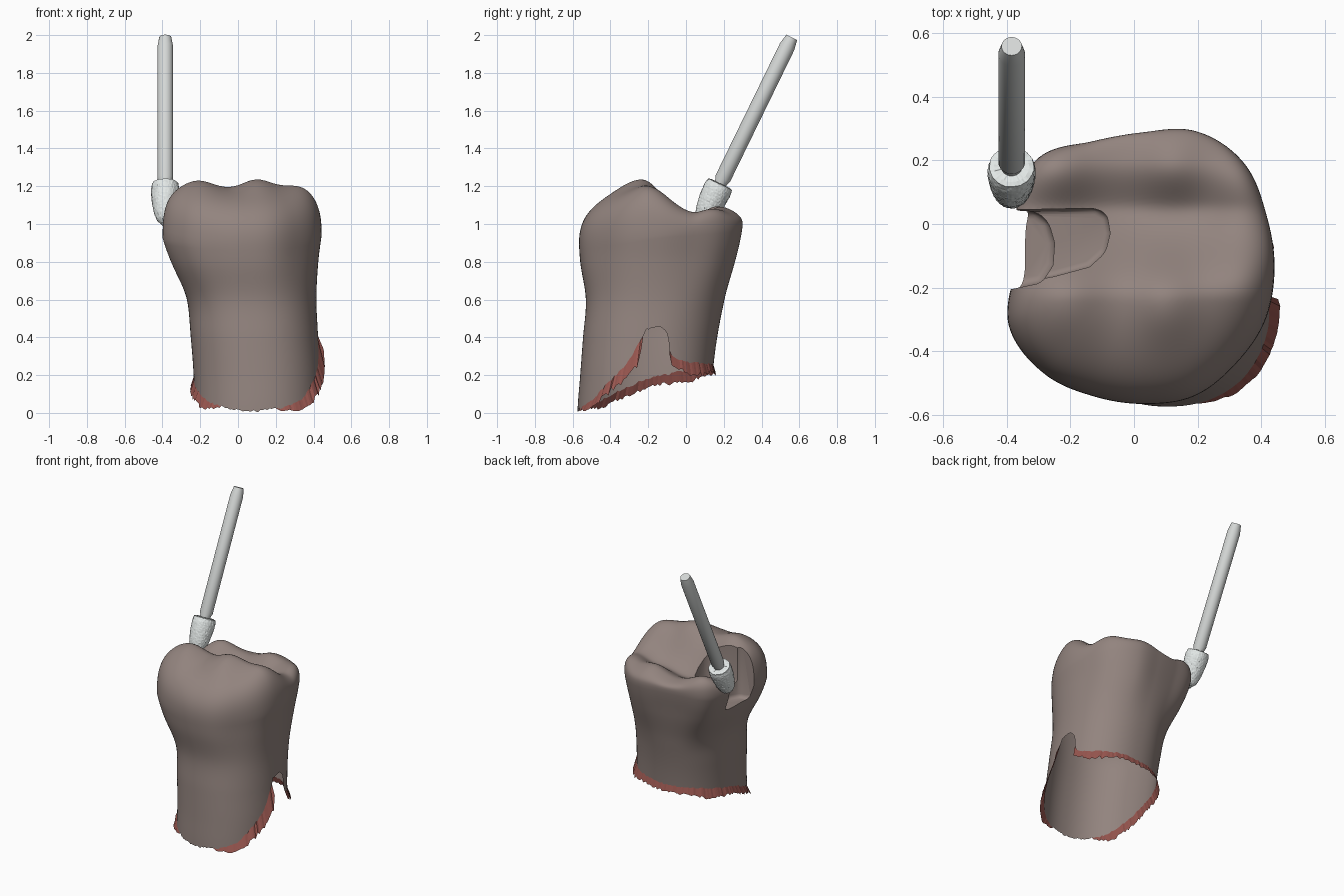
import bpy, bmesh, math, random
from mathutils import Vector, Matrix

random.seed(4)
if "Cube" in bpy.data.objects:
    bpy.data.objects.remove(bpy.data.objects["Cube"])


def material(name, rgb):
    m = bpy.data.materials.new(name)
    m.use_nodes = True
    m.diffuse_color = (*rgb, 1)
    m.node_tree.nodes["Principled BSDF"].inputs["Base Color"].default_value = (*rgb, 1)
    return m


ENAMEL = material("warm grey brown", (0.29, 0.23, 0.21))
GUM = material("gum red", (0.32, 0.095, 0.08))
STEEL = material("steel grey", (0.66, 0.68, 0.67))
GRIT = material("pale grit", (0.78, 0.82, 0.81))


def make_object(name, bm, *mats):
    bmesh.ops.recalc_face_normals(bm, faces=bm.faces)
    me = bpy.data.meshes.new(name)
    bm.to_mesh(me)
    bm.free()
    ob = bpy.data.objects.new(name, me)
    bpy.context.collection.objects.link(ob)
    for m in mats:
        me.materials.append(m)
    return ob


def smooth(ob, degrees):
    bpy.ops.object.select_all(action="DESELECT")
    ob.select_set(True)
    bpy.context.view_layer.objects.active = ob
    bpy.ops.object.shade_smooth_by_angle(angle=math.radians(degrees))


def skin(bm, rows):
    """Join closed rings of points with quads; returns the rings of verts."""
    rings = [[bm.verts.new(p) for p in row] for row in rows]
    for a, b in zip(rings, rings[1:]):
        for i in range(len(a)):
            j = (i + 1) % len(a)
            bm.faces.new((a[i], a[j], b[j], b[i]))
    return rings


def spline(vals, t, closed=False):
    n = len(vals)
    i = math.floor(t) if closed else max(0, min(n - 2, math.floor(t)))
    f = t - i
    pick = lambda k: vals[k % n] if closed else vals[max(0, min(n - 1, k))]
    a, b, c, d = (pick(i + k) for k in (-1, 0, 1, 2))
    return b + 0.5 * f * (c - a + f * (2*a - 5*b + 4*c - d + f * (3*(b - c) + d - a)))


def ease(t):
    t = max(0, min(1, t))
    return t * t * (3 - 2 * t)


def linear(knots, x):
    for (a, u), (b, v) in zip(knots, knots[1:]):
        if x <= b:
            return u + (v - u) * (x - a) / (b - a)
    return knots[-1][1]


# Tooth outline: bounds every 0.2 in height, and crown roundness by direction
XMIN = [-.23, -.235, -.25, -.272, -.345, -.40]
XMAX = [.445, .44, .425, .415, .425, .448]
YMIN = [-.575, -.56, -.545, -.53, -.56, -.57]
YMAX = [.125, .14, .165, .205, .26, .30]
CROWN = [1, 1.01, 1.075, 1.065, .975, .985, 1.11, 1.03,
         .97, 1.11, 1.09, 1.02, 1, 1.02, 1, 1.01]
EDGE = [(0, .455), (8, .46), (15, .41), (19, .31), (32, .27), (90, .25), (135, .24),
        (180, .18), (205, .11), (225, .05), (250, .015), (270, .01), (295, .03),
        (312, .07), (330, .18), (338, .23), (346, .3), (353, .4), (356, .44), (360, .455)]
FLANGE = [(0, 0), (16, 0), (20, .05), (42, .075), (65, .045), (120, .045), (142, .065),
          (165, .05), (190, .055), (215, .05), (238, 0), (285, 0), (305, .045),
          (325, .075), (338, .08), (346, .11), (353, .17), (355, 0), (360, 0)]
CUSPS = [(-.21, -.25, .038), (.1, -.25, .055), (.35, -.17, .032),
         (-.25, .18, .05), (.12, .19, .055), (.35, .1, .05)]
SEG, WALL, DOME = 180, 30, 36
CENTRE = Vector((.02, -.13, 0))


def wall_point(a, z, grow=0.0):
    x0, x1, y0, y1 = (spline(v, z / 0.2) for v in (XMIN, XMAX, YMIN, YMAX))
    c, s = math.cos(a), math.sin(a)
    root = (abs(c) ** 2.2 + abs(s) ** 2.2) ** (-1 / 2.2)
    crown = spline(CROWN, a / math.tau * len(CROWN), True)
    r = root + (crown - root) * ease((z - 0.5) / 0.4)
    return Vector(((x0 + x1) / 2 + c * (r * (x1 - x0) / 2 + grow),
                   (y0 + y1) / 2 + s * (r * (y1 - y0) / 2 + grow), z))


def chewing_height(x, y):
    h = 0.985 + 0.1 * ((x - CENTRE.x) / 0.42) ** 2
    h += 0.2 * ease((0.07 - y) / 0.31) + 0.06 * ease((y - 0.03) / 0.17)
    for cx, cy, k in CUSPS:
        h += k * math.exp(-(x - cx) ** 2 / 0.012 - (y - cy) ** 2 / 0.02)
    return h


angles = [math.tau * i / SEG for i in range(SEG)]
edge = [max(0.0, linear(EDGE, math.degrees(a)) + random.uniform(-.006, .006)) for a in angles]
belly = [0.94 + 0.05 * math.sin(a) for a in angles]

# Tooth: root wall, then the domed crown with its cusps
rows = [[wall_point(a, e + (b - e) * k / WALL) for a, e, b in zip(angles, edge, belly)]
        for k in range(WALL + 1)]
for k in range(1, DOME):
    f = math.cos(math.pi / 2 * k / DOME)
    row = []
    for a, b in zip(angles, belly):
        p = CENTRE.lerp(wall_point(a, b), f)
        n = 2.95 + 0.5 * math.sin(a) - 0.12 * math.cos(a)
        p.z = b + (chewing_height(p.x, p.y) - b) * (1 - f ** n) ** (1 / n)
        row.append(p)
    rows.append(row)
bm = bmesh.new()
rings = skin(bm, rows)
top = bm.verts.new((CENTRE.x, CENTRE.y, chewing_height(CENTRE.x, CENTRE.y)))
under = bm.verts.new((.1, -.21, .18))
for i in range(SEG):
    j = (i + 1) % SEG
    bm.faces.new((rings[-1][i], rings[-1][j], top))
    bm.faces.new((rings[0][j], rings[0][i], under)).material_index = 1
tooth = make_object("tooth", bm, ENAMEL, GUM)


# Prepared cavity: a shallow slot in the chewing face and a deeper side box
def cutter(name, outline, floor):
    bm = bmesh.new()
    low, high = skin(bm, [[(x, y, z) for x, y in outline] for z in (floor, 1.5)])
    bm.faces.new(low)
    bm.faces.new(high)
    ob = make_object(name, bm, ENAMEL)
    bevel = ob.modifiers.new("soft floor", "BEVEL")
    bevel.width, bevel.segments, bevel.limit_method = 0.03, 4, "ANGLE"
    ob.hide_render = True
    return ob


slot = cutter("slot_cutter", [(-.6, -.23), (-.25, -.165), (-.14, -.135), (-.09, -.09),
                              (-.075, -.03), (-.085, .03), (-.12, .05), (-.6, .04)], 0.935)
box = cutter("box_cutter", [(-.6, -.25), (-.29, -.185), (-.255, -.13), (-.25, -.06),
                            (-.27, .01), (-.31, .04), (-.6, .05)], 0.83)
bpy.context.view_layer.objects.active = tooth
for tool in (slot, box):
    cut = tooth.modifiers.new("cavity", "BOOLEAN")
    cut.operation, cut.solver, cut.object = "DIFFERENCE", "EXACT", tool
    bpy.ops.object.modifier_apply(modifier=cut.name)
for tool in (slot, box):
    bpy.data.objects.remove(tool)

# Open the underside of the root
bm = bmesh.new()
bm.from_mesh(tooth.data)
bmesh.ops.delete(bm, geom=[f for f in bm.faces if f.material_index == 1], context="FACES")
bm.to_mesh(tooth.data)
bm.free()
tooth.data.materials.pop(index=1)
smooth(tooth, 35)

# Torn gum flange hanging from the root edge
bm = bmesh.new()
upper, lower = [], []
widths = [linear(FLANGE, math.degrees(a)) for a in angles]
for a, e, w in zip(angles, edge, widths):
    drop = w * random.uniform(0.8, 1.1)
    upper.append(bm.verts.new(wall_point(a, e)))
    lower.append(bm.verts.new(wall_point(a, max(0.01, e - drop), min(0.025, 0.4 * drop))))
for i in range(SEG):
    j = (i + 1) % SEG
    if min(widths[i], widths[j]) > 0:
        bm.faces.new((lower[i], lower[j], upper[j], upper[i]))
bmesh.ops.delete(bm, geom=[v for v in bm.verts if not v.link_faces], context="VERTS")
make_object("gum_edge", bm, GUM)

# Drill bit: lathed along a leaning axis
LEAN = Matrix.Translation((-.385, .18, 1.21)) @ Matrix.Rotation(math.radians(-26), 4, "X")


def lathe(name, profile, mat, sides, rough=0.0):
    bm = bmesh.new()
    rows = []
    for r, d in profile:
        ring = []
        for i in range(sides):
            a = math.tau * i / sides
            q = r + random.uniform(-rough, rough)
            ring.append(LEAN @ Vector((q * math.cos(a), q * math.sin(a),
                                       d + random.uniform(-rough, rough))))
        rows.append(ring)
    rings = skin(bm, rows)
    bm.faces.new(rings[0])
    bm.faces.new(rings[-1])
    return make_object(name, bm, mat)


shaft = lathe("drill_shaft", [(.034, -.05), (.034, .015), (.042, .035), (.042, .81),
                              (.032, .866)], STEEL, 32)
smooth(shaft, 30)
radii = [.015, .043, .055, .063, .068, .072, .074, .075, .070]
steps = 30
tip = [(spline(radii, 8 * k / steps), -.24 + .24 * k / steps) for k in range(steps + 1)]
lathe("drill_grit_tip", tip + [(.055, .004), (.03, .004)], GRIT, 64, 0.0015)
